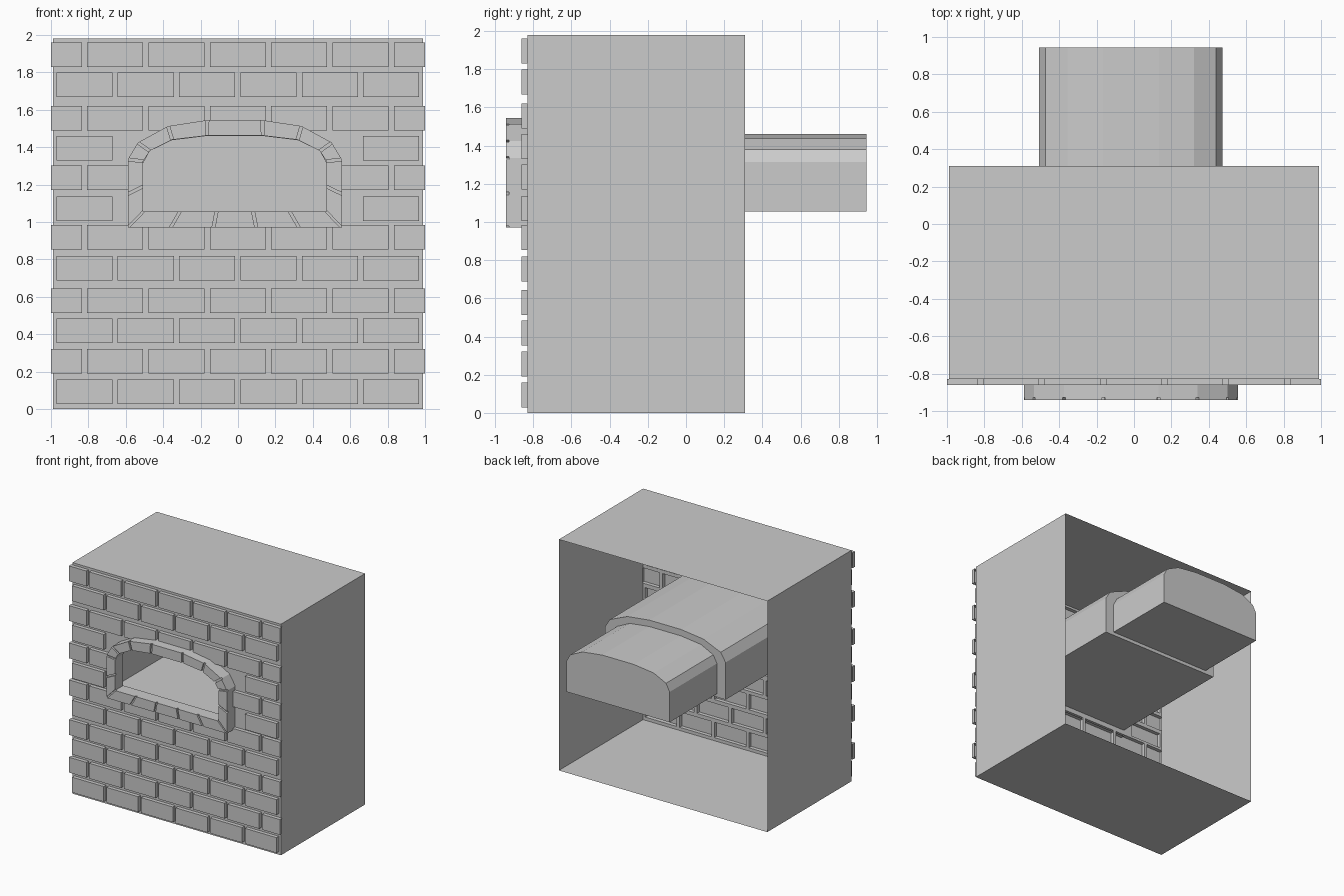
import bpy, bmesh
from mathutils import Vector

if "Cube" in bpy.data.objects:
    bpy.data.objects.remove(bpy.data.objects["Cube"])

CX = -0.017                       # centre of the arch
HW = 0.988                        # half width of the body
BACK, WALL, BRICK = 0.31, -0.83, -0.862
FRAME, MORTAR = -0.942, -0.927


def make(name, faces, recalc=True):
    bm = bmesh.new()
    for f in faces:
        bm.faces.new([bm.verts.new(p) for p in f])
    bmesh.ops.remove_doubles(bm, verts=bm.verts, dist=0.0005)
    if recalc:
        bmesh.ops.recalc_face_normals(bm, faces=bm.faces)
    me = bpy.data.meshes.new(name)
    bm.to_mesh(me)
    bm.free()
    ob = bpy.data.objects.new(name, me)
    bpy.context.collection.objects.link(ob)
    return ob


def loop(half):
    """Mirror a right half profile (bottom to top) into a closed arch loop."""
    return [(CX + x, z) for x, z in half] + [(CX - x, z) for x, z in reversed(half)]


def at(pts, y):
    return [(x, y, z) for x, z in pts]


def bridge(a, b):
    n = len(a)
    return [[a[i], a[(i + 1) % n], b[(i + 1) % n], b[i]] for i in range(n)]


def rect(x0, x1, z0, z1, y):
    return [(x0, y, z0), (x1, y, z0), (x1, y, z1), (x0, y, z1)]


def shell(a, b):
    """Sides from loop a to loop b, closed at b only."""
    return bridge(a, b) + [b]


# body: top, bottom and sides, open at the back
front = rect(-HW, HW, 0, 1.98, WALL)
back = rect(-HW, HW, 0, 1.98, BACK)
make("oven_body", bridge(front, back))

# arch profiles
inner = [(.49, 1.055), (.49, 1.19), (.49, 1.325), (.455, 1.38), (.335, 1.44), (.15, 1.462)]
outer = [(.572, .97), (.572, 1.15), (.572, 1.335), (.518, 1.425), (.357, 1.513), (.147, 1.545)]
wide = [(.572, 1.026), (.572, 1.345), (.525, 1.42), (.36, 1.49), (.15, 1.515)]
narrow = [(.49, 1.055), (.49, 1.315), (.455, 1.38), (.338, 1.437), (.15, 1.46)]

# brick courses
rows = [.027, .19, .353, .513, .687, .853, 1.005, 1.17, 1.33, 1.49, 1.668, 1.83]
H, PITCH, W = .131, .328, .30
L, R = CX - .572, CX + .572
bricks, wall = [], []
z_prev = 0


def strip(z0, z1, spans):
    for x0, x1 in spans:
        wall.append(rect(x0, x1, z0, z1, WALL))


full, sides = [(-HW, HW)], [(-HW, L), (R, HW)]
for r, z in enumerate(rows):
    strip(z_prev, z, sides if 6 <= r <= 9 else full)
    z_prev = z + H
    if r % 2 == 0:
        xs = [(-.971 + i * PITCH, -.971 + i * PITCH + W) for i in range(6)]
    else:
        xs = [(max(-1, -1.135 + i * PITCH), min(1, -1.135 + i * PITCH + W)) for i in range(7)]
    if r in (6, 8):
        xs = [xs[0], xs[-1]]
    elif r == 7:
        xs = [xs[0], (xs[1][0], L), (R, xs[5][1]), xs[6]]
    for x0, x1 in xs:
        bricks += shell(rect(x0, x1, z, z + H, WALL), rect(x0, x1, z, z + H, BRICK))
    # joints between bricks
    stops = [-HW] + [v for b in xs for v in b] + [HW]
    for a, b in zip(stops[::2], stops[1::2]):
        if b - a < .003:
            continue
        if a < CX < b and 6 <= r <= 8:
            strip(z, z + H, [(a, L), (R, b)] if r != 7 else [])
        else:
            strip(z, z + H, [(a, b)])
strip(z_prev, 1.98, full)

# wall around the arched opening, one polygon per side
zb, zt = rows[5] + H, rows[9]
for s in (1, -1):
    poly = [(0, zb), (.572, zb), (.572, zt), (0, zt), (0, 1.462)]
    poly += list(reversed(inner)) + [(0, 1.055)]
    wall.append([(CX + s * x, WALL, z) for x, z in poly])
make("front_wall", wall)
make("wall_bricks", bricks)

# chamber: wide front part, step, narrow rear part with closed end
w, n = loop(wide), loop(narrow)
make("oven_chamber", bridge(at(w, WALL), at(w, .305)) + bridge(at(w, .305), at(n, .305))
     + shell(at(n, .305), at(n, .945)))


# arch frame: split the sill into five stones, then a ring of mortar
def with_sill(half):
    x, z = half[0]
    return loop(half) + [(CX - x + 2 * x * k / 5, z) for k in range(1, 5)]


o, i = with_sill(outer), with_sill(inner)
make("frame_mortar", bridge(at(o, WALL), at(o, MORTAR)) + bridge(at(o, MORTAR), at(i, MORTAR))
     + bridge(at(i, MORTAR), at(i, WALL)))

# frame stones with narrow joints
stones = []
for k in range(len(o)):
    a, b = Vector(o[k]), Vector(o[(k + 1) % len(o)])
    c, d = Vector(i[k]), Vector(i[(k + 1) % len(i)])
    g = .008 / (b - a).length
    h = .008 / (d - c).length
    quad = [a.lerp(b, g), b.lerp(a, g), d.lerp(c, h), c.lerp(d, h)]
    stones += shell(at(quad, MORTAR), at(quad, FRAME))
make("frame_stones", stones)
